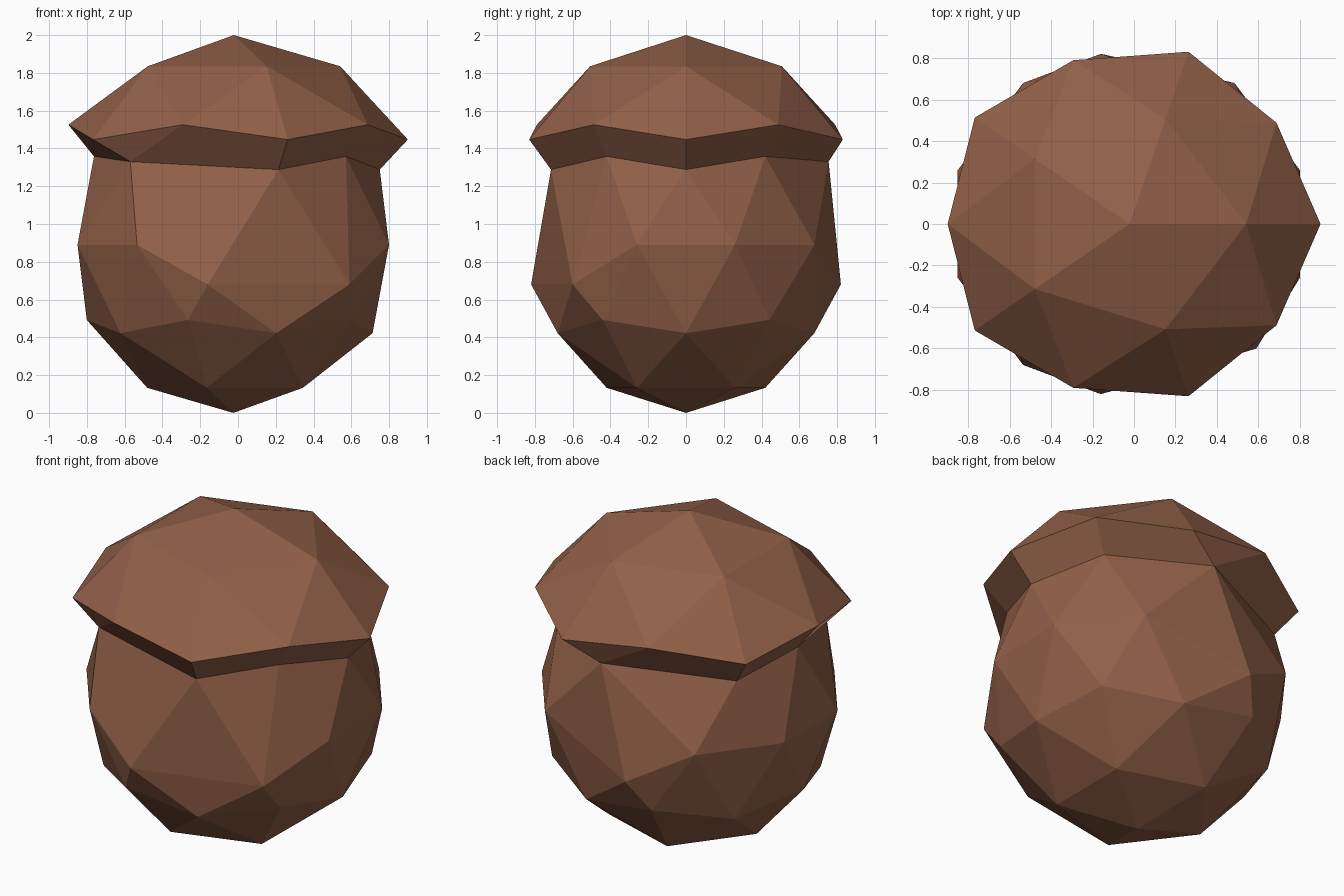
import bpy, bmesh
from math import atan2, degrees
from mathutils import Vector

if "Cube" in bpy.data.objects:
    bpy.data.objects.remove(bpy.data.objects["Cube"])

brown = bpy.data.materials.new("acorn_brown")
brown.diffuse_color = (0.287, 0.117, 0.065, 1)
brown.use_nodes = True
brown.node_tree.nodes["Principled BSDF"].inputs["Base Color"].default_value = brown.diffuse_color


def ball():
    bm = bmesh.new()
    bmesh.ops.create_icosphere(bm, subdivisions=2, radius=1)
    return bm


def nut_place(v):
    return Vector((0.867 * v.x - 0.025, 0.84 * v.y, 0.89 * v.z + 0.89))


def cap_place(v):
    s = 1.04 if 0.8 < v.z < 0.95 else 1      # slightly fuller shoulder
    z = 1.835 if s > 1 else v.z + 1
    return Vector((1.03 * s * v.x - 0.022, 0.976 * s * v.y, z))


# Hand-shaped corners of the nut: (is upper ring, angle) -> new position
MOVED = {
    (False, 90): (-0.16, 0.82, 0.68),
    (False, -90): (-0.16, -0.82, 0.68),
    (False, -54): (0.59, -0.60, 0.68),
    (True, 72): (0.05, 0.755, 1.33),
    (True, 108): (0.05, 0.755, 1.33),
    (True, -144): (-0.57, -0.54, 1.33),
    (True, -108): (-0.57, -0.54, 1.33),
}


def nut_corner(v):
    if -0.1 < v.z < 0.6:
        key = (v.z > 0.3, round(degrees(atan2(v.y, v.x))))
        if key in MOVED:
            return Vector(MOVED[key])
    return nut_place(v)


def finish(bm, name):
    bmesh.ops.remove_doubles(bm, verts=bm.verts, dist=0.001)
    bmesh.ops.recalc_face_normals(bm, faces=bm.faces)
    mesh = bpy.data.meshes.new(name)
    bm.to_mesh(mesh)
    bm.free()
    mesh.materials.append(brown)
    obj = bpy.data.objects.new(name, mesh)
    bpy.context.collection.objects.link(obj)


# Nut: lower part of the faceted ball, open under the cap
bm = ball()
bmesh.ops.delete(bm, geom=[v for v in bm.verts if v.co.z > 0.6], context='VERTS')
bmesh.ops.delete(bm, geom=[f for f in bm.faces if all(v.co.z > 0.4 for v in f.verts)],
                 context='FACES')
for v in bm.verts:
    v.co = nut_corner(v.co)
finish(bm, "nut")

# Cap: upper part of the ball, with a rim folded in to meet the nut
bm = ball()
bmesh.ops.delete(bm, geom=[v for v in bm.verts if v.co.z < 0.4], context='VERTS')
rim = [e for e in bm.edges if e.is_boundary]
new = bmesh.ops.extrude_edge_only(bm, edges=rim)["geom"]
inner = {v for v in new if isinstance(v, bmesh.types.BMVert)}
for v in bm.verts:
    v.co = nut_corner(v.co) if v in inner else cap_place(v.co)
finish(bm, "cap")
